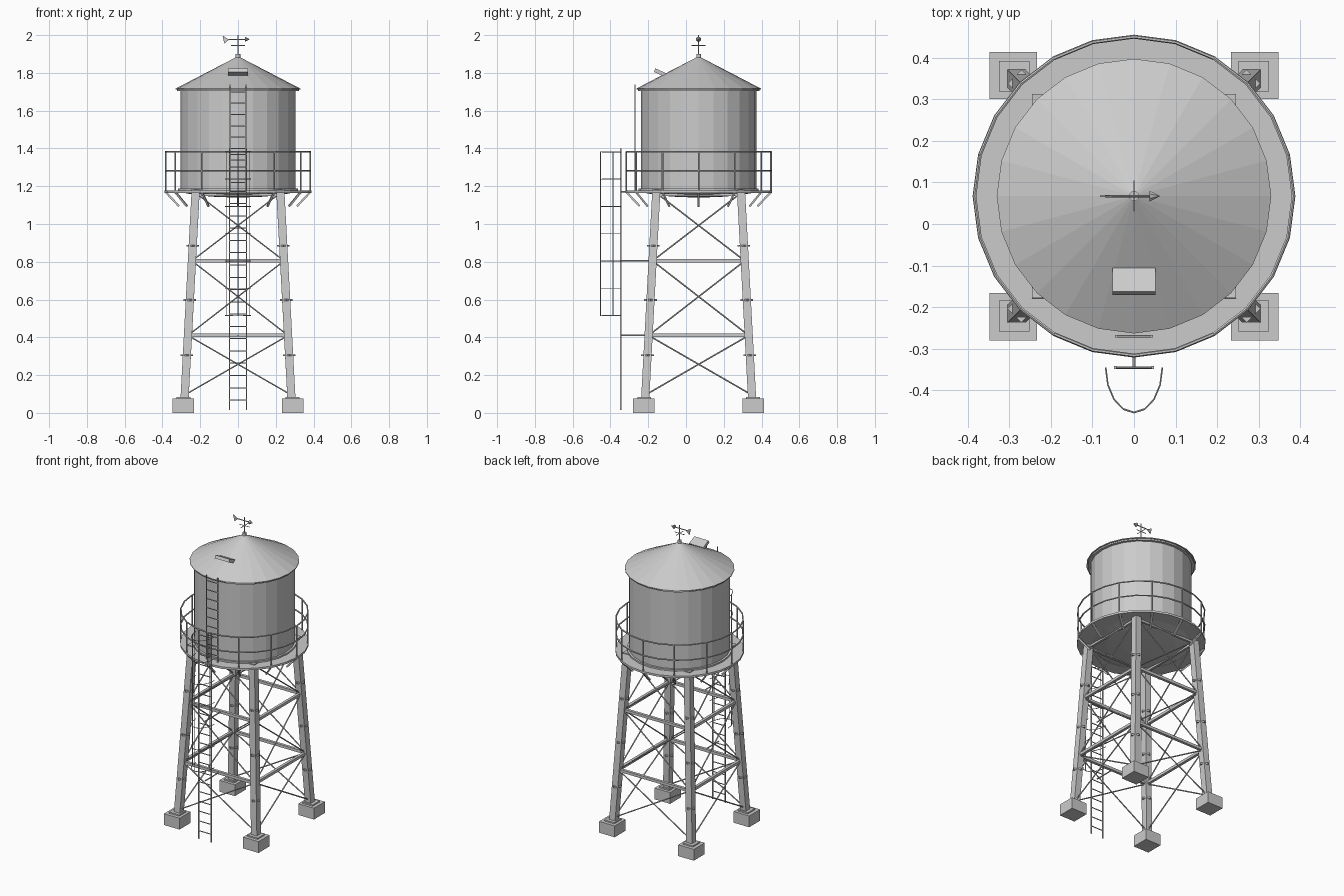
import bpy, bmesh
from math import sin, cos, pi, radians
from mathutils import Vector, Matrix

if "Cube" in bpy.data.objects:
    bpy.data.objects.remove(bpy.data.objects["Cube"])

CY = 0.067                      # tower axis is behind the ladder
N = 24                          # sides of round parts


def finish(name, bm):
    bmesh.ops.recalc_face_normals(bm, faces=bm.faces[:])
    me = bpy.data.meshes.new(name)
    bm.to_mesh(me)
    bm.free()
    ob = bpy.data.objects.new(name, me)
    ob.location.y = CY
    bpy.context.collection.objects.link(ob)
    return ob


def lathe(name, profile, sides=N, closed=False):
    """Spin (radius, z) points round the tower axis."""
    bm = bmesh.new()
    rings = []
    for r, z in profile:
        if r == 0:
            rings.append([bm.verts.new((0, 0, z))] * sides)
        else:
            rings.append([bm.verts.new((r * cos(2 * pi * i / sides), r * sin(2 * pi * i / sides), z))
                          for i in range(sides)])
    pairs = list(zip(rings, rings[1:] + rings[:1]))
    for a, b in pairs if closed else pairs[:-1]:
        for i in range(sides):
            j = (i + 1) % sides
            bm.faces.new(list(dict.fromkeys((a[i], a[j], b[j], b[i]))))
    return finish(name, bm)


def add_bar(bm, p, q, r, n=6, r2=None):
    """Capped prism from p to q; square bars stay lined up with x."""
    p, q = Vector(p), Vector(q)
    d = (q - p).normalized()
    ref = Vector((1, 0, 0)) if abs(d.x) < 0.9 else Vector((0, 0, 1))
    u = (ref - d * ref.dot(d)).normalized()
    v = d.cross(u)
    ends = []
    for c, rad in ((p, r), (q, r if r2 is None else r2)):
        ends.append([bm.verts.new(c + rad * (u * cos(pi / n + 2 * pi * i / n) + v * sin(pi / n + 2 * pi * i / n)))
                     for i in range(n)])
    for i in range(n):
        j = (i + 1) % n
        bm.faces.new((ends[0][i], ends[0][j], ends[1][j], ends[1][i]))
    bm.faces.new(ends[0][::-1])
    bm.faces.new(ends[1])


def bars(name, segs, r, n=6):
    bm = bmesh.new()
    for p, q in segs:
        add_bar(bm, p, q, r, n)
    return finish(name, bm)


def boxes(name, centres, size, rot=Matrix.Identity(4)):
    bm = bmesh.new()
    for c in centres:
        bmesh.ops.create_cube(bm, size=1, matrix=Matrix.Translation(c) @ rot @ Matrix.Diagonal((*size, 1)))
    return finish(name, bm)


def polar(r, a, z):
    return Vector((r * cos(a), r * sin(a), z))


def leg_x(z):                   # leg centre offset at height z
    return 0.287 - 0.0535 * z


S2 = 2 ** 0.5
corners = [(1, 1), (-1, 1), (-1, -1), (1, -1)]
sides = [(corners[i], corners[(i + 1) % 4]) for i in range(4)]


def at(c, z):
    return Vector((c[0] * leg_x(z), c[1] * leg_x(z), z))


# Footings, base plates, legs and splice collars
boxes("footings", [(x * 0.29, y * 0.29, 0.0375) for x, y in corners], (0.114, 0.114, 0.075))
boxes("base_plates", [(x * 0.288, y * 0.288, 0.079) for x, y in corners], (0.074, 0.074, 0.01))
bars("legs", [(at(c, 0.075), at(c, 1.182)) for c in corners], 0.0215 * S2, 4)
boxes("leg_collars", [at(c, z) for c in corners for z in (0.305, 0.597, 0.885)],
      (0.047, 0.047, 0.01), Matrix.Rotation(pi / 4, 4, 'Z'))

# Horizontal struts and crossed rods on the four faces
bars("struts", [(at(a, z), at(b, z)) for a, b in sides for z in (0.41, 0.805)], 0.009 * S2, 4)
bars("top_beams", [(at(a, 1.155), at(b, 1.155)) for a, b in sides], 0.007 * S2, 4)
rods = []
for lo, hi in ((0.095, 0.41), (0.41, 0.805), (0.805, 1.165)):
    for a, b in sides:
        rods += [(at(a, lo), at(b, hi)), (at(b, lo), at(a, hi))]
bars("cross_rods", rods, 0.004)

# Walkway with knee braces
lathe("walkway", [(0.295, 1.165), (0.388, 1.165), (0.388, 1.178), (0.295, 1.178)], closed=True)
twelve = [2 * pi * i / 12 for i in range(12)]
bars("knee_braces", [(polar(0.382, a, 1.168), polar(0.312, a, 1.094)) for a in twelve], 0.0075, 4)

# Railing
bars("railing_posts", [(polar(0.383, a, 1.17), polar(0.383, a, 1.382)) for a in twelve], 0.0045)
for name, z in (("top_rail", 1.382), ("middle_rail", 1.282)):
    bars(name, [(polar(0.383, 2 * pi * i / N, z), polar(0.383, 2 * pi * (i + 1) / N, z))
                for i in range(N)], 0.0045)

# Tank with shallow dished bottom, base band and roof
lathe("tank", [(0, 1.14), (0.11, 1.143), (0.21, 1.151), (0.305, 1.168), (0.305, 1.71), (0, 1.71)])
lathe("tank_base_band", [(0.3, 1.176), (0.318, 1.176), (0.318, 1.188), (0.3, 1.188)], closed=True)
lathe("roof_rim", [(0.3, 1.703), (0.322, 1.703), (0.322, 1.717), (0.3, 1.717)], closed=True)
lathe("roof", [(0, 1.712), (0.33, 1.712), (0.33, 1.717), (0.012, 1.882), (0, 1.882)])
boxes("roof_hatch", [(0, -0.205, 1.802)], (0.104, 0.062, 0.02), Matrix.Rotation(radians(-24), 4, 'X'))

# Finial, mast and weather vane
lathe("finial", [(0, 1.87), (0.012, 1.87), (0.012, 1.9), (0, 1.9)], 12)
bars("vane_mast", [((0, 0, 1.89), (0, 0, 2.0))], 0.003)
bars("vane_cross", [((-0.037, 0, 1.945), (0.037, 0, 1.945)), ((0, -0.037, 1.945), (0, 0.037, 1.945))], 0.002)
bars("vane_shaft", [((-0.07, 0, 1.978), (0.045, 0, 1.978))], 0.003)
bm = bmesh.new()
add_bar(bm, (0.037, 0, 1.978), (0.062, 0, 1.978), 0.014, 8, 0.0005)
finish("vane_head", bm)
bm = bmesh.new()
tail = [[bm.verts.new((x, y, z)) for x, z in ((-0.082, 1.997), (-0.047, 1.976), (-0.072, 1.955))]
        for y in (-0.002, 0.002)]
bm.faces.new(tail[0])
bm.faces.new(tail[1][::-1])
for i in range(3):
    j = (i + 1) % 3
    bm.faces.new((tail[0][i], tail[0][j], tail[1][j], tail[1][i]))
finish("vane_tail", bm)


# Ladders
def ladder(name, w, y, z0, z1, first, step):
    bars(name + "_rails", [((x, y, z0), (x, y, z1)) for x in (-w, w)], 0.0045, 4)
    count = int((z1 - first) / step) + 1
    bars(name + "_rungs", [((-w, y, first + i * step), (w, y, first + i * step)) for i in range(count)], 0.003)


LY = -0.412
ladder("tower_ladder", 0.045, LY, 0.015, 1.4, 0.068, 0.065)
ladder("tank_ladder", 0.042, -0.337, 1.17, 1.738, 1.22, 0.06)
bars("ladder_brackets", [((0, LY, z), (0, -leg_x(z), z)) for z in (0.41, 0.805)]
     + [((0, LY, 1.172), (0, -0.38, 1.172))], 0.004)

# Safety cage
arc = [(0.068 * cos(pi * i / 8), LY - 0.108 * sin(pi * i / 8)) for i in range(9)]
cage = []
for k in range(7):
    z = 0.515 + k * 0.1445
    cage += [((*p, z), (*q, z)) for p, q in zip(arc, arc[1:])]
cage += [((*arc[i], 0.515), (*arc[i], 1.382)) for i in (1, 4, 7)]
bars("ladder_cage", cage, 0.0022)
